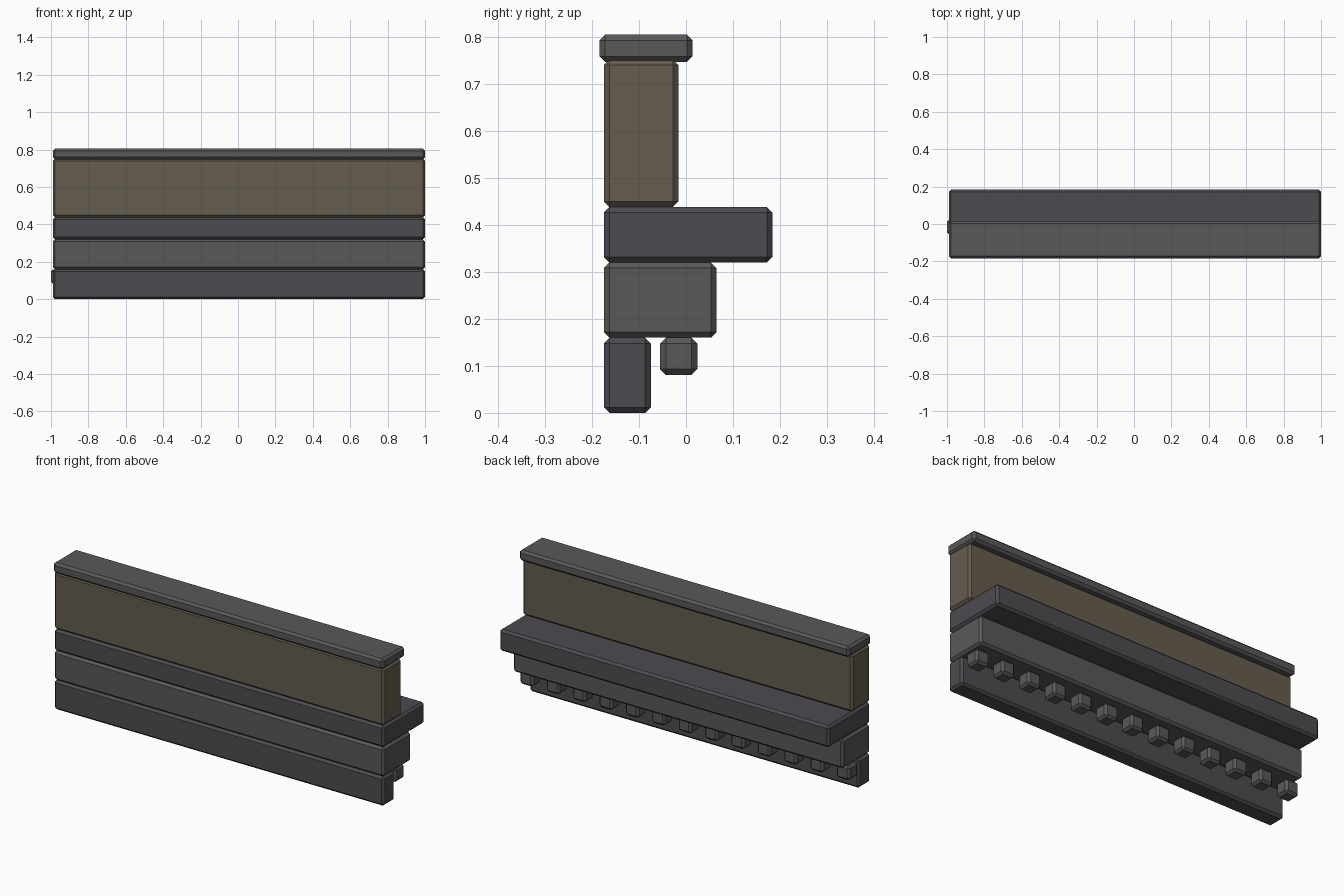
import bpy
import bmesh

if "Cube" in bpy.data.objects:
    bpy.data.objects.remove(bpy.data.objects["Cube"])


def material(name, rgb):
    m = bpy.data.materials.new(name)
    m.diffuse_color = (*rgb, 1.0)
    m.use_nodes = True
    m.node_tree.nodes["Principled BSDF"].inputs["Base Color"].default_value = m.diffuse_color
    return m


dark = material("dark_stone", (0.074, 0.070, 0.080))
light = material("light_stone", (0.102, 0.098, 0.102))
brown = material("brown_stone", (0.130, 0.107, 0.078))


def block(name, x, y, z, mat, chamfer=0.012):
    """Chamfered box given its (min, max) range on each axis."""
    bm = bmesh.new()
    bmesh.ops.create_cube(bm, size=1.0)
    for v in bm.verts:
        v.co = [lo + (c + 0.5) * (hi - lo) for c, (lo, hi) in zip(v.co, (x, y, z))]
    bmesh.ops.bevel(bm, geom=bm.edges[:], offset=chamfer, segments=1,
                    profile=0.5, affect='EDGES')
    mesh = bpy.data.meshes.new(name)
    bm.to_mesh(mesh)
    bm.free()
    mesh.materials.append(mat)
    obj = bpy.data.objects.new(name, mesh)
    bpy.context.collection.objects.link(obj)
    return obj


# Long stacked courses, bottom to top
span = (-0.99, 1.0)
block("base_course", span, (-0.175, -0.075), (0.0, 0.16), dark)
block("middle_course", span, (-0.175, 0.065), (0.16, 0.32), light)
block("cornice_shelf", span, (-0.175, 0.184), (0.32, 0.438), dark)
block("parapet_wall", span, (-0.175, -0.016), (0.438, 0.752), brown)
block("coping_cap", span, (-0.184, 0.014), (0.747, 0.805), light)

# Row of dentils hanging under the middle course
count = 13
for i in range(count):
    cx = -0.96 + i * 1.91 / (count - 1)
    block(f"dentil_{i + 1:02d}", (cx - 0.04, cx + 0.04), (-0.055, 0.024),
          (0.081, 0.16), light)
